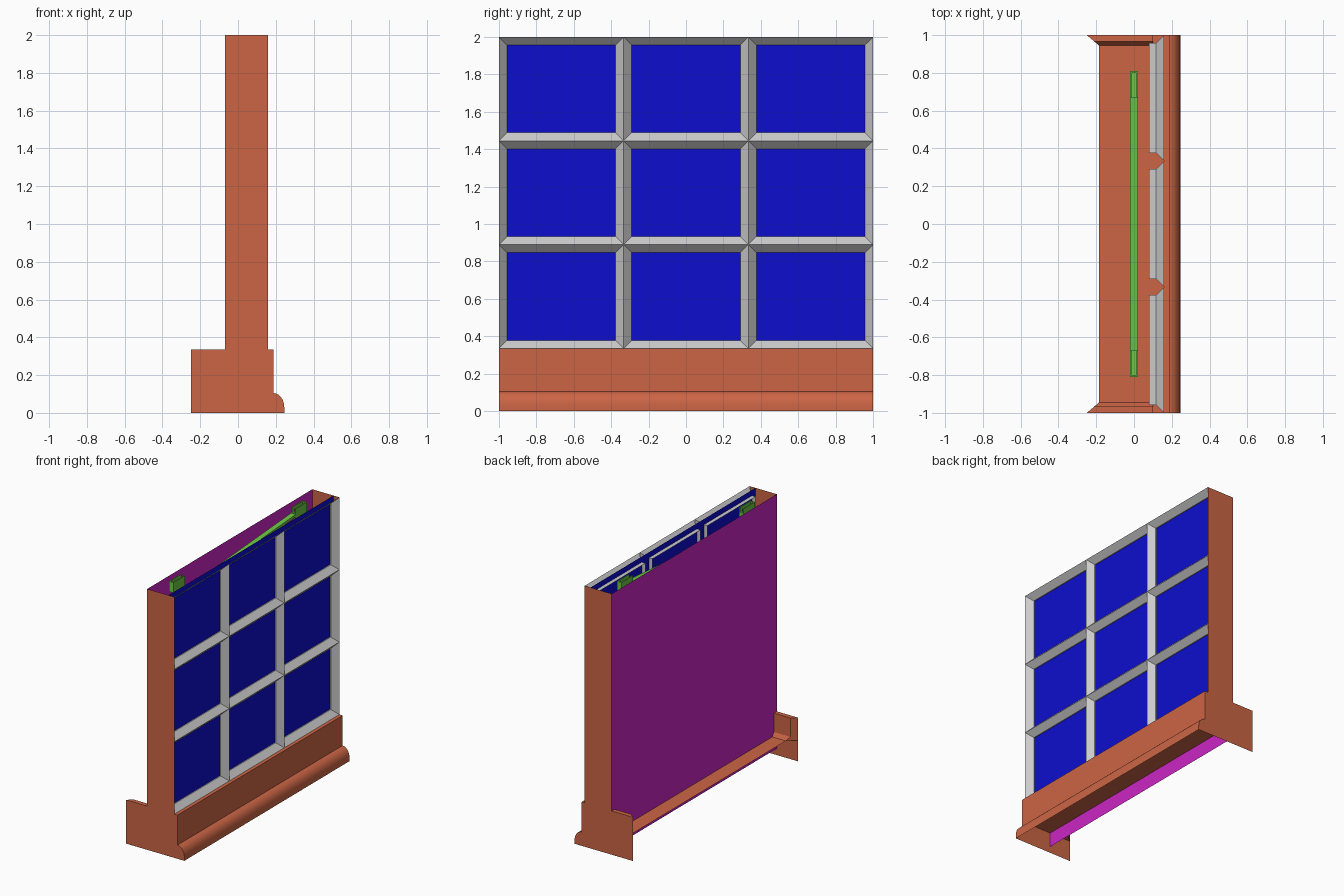
import bpy, bmesh, math

if "Cube" in bpy.data.objects:
    bpy.data.objects.remove(bpy.data.objects["Cube"])


def material(name, rgb):
    m = bpy.data.materials.new(name)
    m.diffuse_color = (*rgb, 1)
    m.use_nodes = True
    m.node_tree.nodes["Principled BSDF"].inputs["Base Color"].default_value = m.diffuse_color
    return m


ORANGE = material("orange", (0.60, 0.13, 0.06))
BLUE = material("blue", (0.004, 0.004, 0.62))
PURPLE = material("purple", (0.60, 0.02, 0.55))
GREEN = material("green", (0.15, 0.56, 0.06))


def make(name, polys, mat=None):
    bm = bmesh.new()
    for p in polys:
        bm.faces.new([bm.verts.new(c) for c in p])
    bmesh.ops.remove_doubles(bm, verts=bm.verts, dist=1e-5)
    me = bpy.data.meshes.new(name)
    bm.to_mesh(me)
    bm.free()
    ob = bpy.data.objects.new(name, me)
    bpy.context.collection.objects.link(ob)
    if mat:
        me.materials.append(mat)
    return ob


def box(name, lo, hi, mat, tilt=0):
    bpy.ops.mesh.primitive_cube_add(size=1, location=[(a + b) / 2 for a, b in zip(lo, hi)])
    ob = bpy.context.object
    ob.name = name
    ob.scale = [b - a for a, b in zip(lo, hi)]
    ob.rotation_euler.x = tilt
    ob.data.materials.append(mat)
    return ob


Z0, Z1 = 0.335, 2.0
BACK, FRONT = -0.07, 0.16

# Baseboard moulding with a rounded foot
arc = [(0.187 + 0.058 * math.sin(a), 0.03 + 0.075 * math.cos(a))
       for a in [math.radians(15 * i) for i in range(7)]]
profile = [(FRONT, Z0), (0.187, Z0), (0.187, 0.112)] + arc + [(0.245, 0)]
base = make("baseboard", [[(a[0], -1, a[1]), (a[0], 1, a[1]), (b[0], 1, b[1]), (b[0], -1, b[1])][::-1]
                          for a, b in zip(profile, profile[1:])], ORANGE)
for o in bpy.context.selected_objects:
    o.select_set(False)
bpy.context.view_layer.objects.active = base
base.select_set(True)
bpy.ops.object.shade_smooth_by_angle(angle=math.radians(30))

# Flat wall ends and the mitred trim along their inner sides
outline = [(-0.25, 0), (-0.25, Z0), (BACK, Z0), (BACK, Z1), (FRONT, Z1)] + profile
for s, side in ((-1, "near"), (1, "far")):
    pts = [(x, s, z) for x, z in outline]
    make("end_panel_" + side, [pts if s > 0 else pts[::-1]], ORANGE)
    polys = []
    trim = [(1, Z0), (0.965, Z0), (0.965, 0.19), (0.945, 0.16)]
    for (ya, za), (yb, zb) in zip(trim, trim[1:]):
        xa, xb = -0.25 + (1 - ya) * 1.18, -0.25 + (1 - yb) * 1.18
        polys.append([(xa, s * ya, za), (0.1, s * ya, za), (0.1, s * yb, zb), (xb, s * yb, zb)])
    polys.append([(-0.25 + (1 - y) * 1.18, s * y, z) for y, z in trim + [(1, 0.16)]])
    make("end_trim_" + side, polys, ORANGE)

# Floor of the hollow wall
make("floor", [[(-0.25, -1, 0.16), (0.187, -1, 0.16), (0.187, 1, 0.16), (-0.25, 1, 0.16),
                (-0.185, 0.945, 0.16), (-0.185, -0.945, 0.16)]], ORANGE)

# Back panel and glass sheet
def sheet(name, x, z0, mat):
    return make(name, [[(x, -1, z0), (x, 1, z0), (x, 1, Z1), (x, -1, Z1)]], mat)


sheet("back_panel", BACK, 0.05, PURPLE)
sheet("window_glass", 0.11, Z0, BLUE)

# Bevelled window grid: each cell is a funnel with a short straight collar
polys = []
cw, ch, b = 2 / 3, (Z1 - Z0) / 3, 0.043
for i in range(3):
    for j in range(3):
        y, z = -1 + i * cw, Z0 + j * ch

        def ring(x, d):
            return [(x, y + d, z + d), (x, y + cw - d, z + d),
                    (x, y + cw - d, z + ch - d), (x, y + d, z + ch - d)]
        rings = [ring(FRONT, 0), ring(0.117, b), ring(0.08, b)]
        for r, q in zip(rings, rings[1:]):
            for k in range(4):
                n = (k + 1) % 4
                polys.append([r[k], r[n], q[n], q[k]])
make("window_grid", polys)

# Channel brackets near the top and the sloping strip between them
for s, side in ((-1, "near"), (1, "far")):
    y0, y1 = sorted((s * 0.67, s * 0.81))
    box("bracket_floor_" + side, (-0.02, y0, 1.92), (0.02, y1, 1.965), GREEN)
    for w, x in (("back", -0.02), ("front", 0.012)):
        box(f"bracket_{w}_wall_{side}", (x, y0, 1.92), (x + 0.008, y1, 2.0), GREEN)
    e0, e1 = sorted((s * 0.80, s * 0.81))
    box("bracket_end_" + side, (-0.02, e0, 1.92), (0.02, e1, 2.0), GREEN)
box("sloping_strip", (-0.02, -0.74, 1.89), (0.02, 0.74, 1.91), GREEN, math.atan(0.07))
